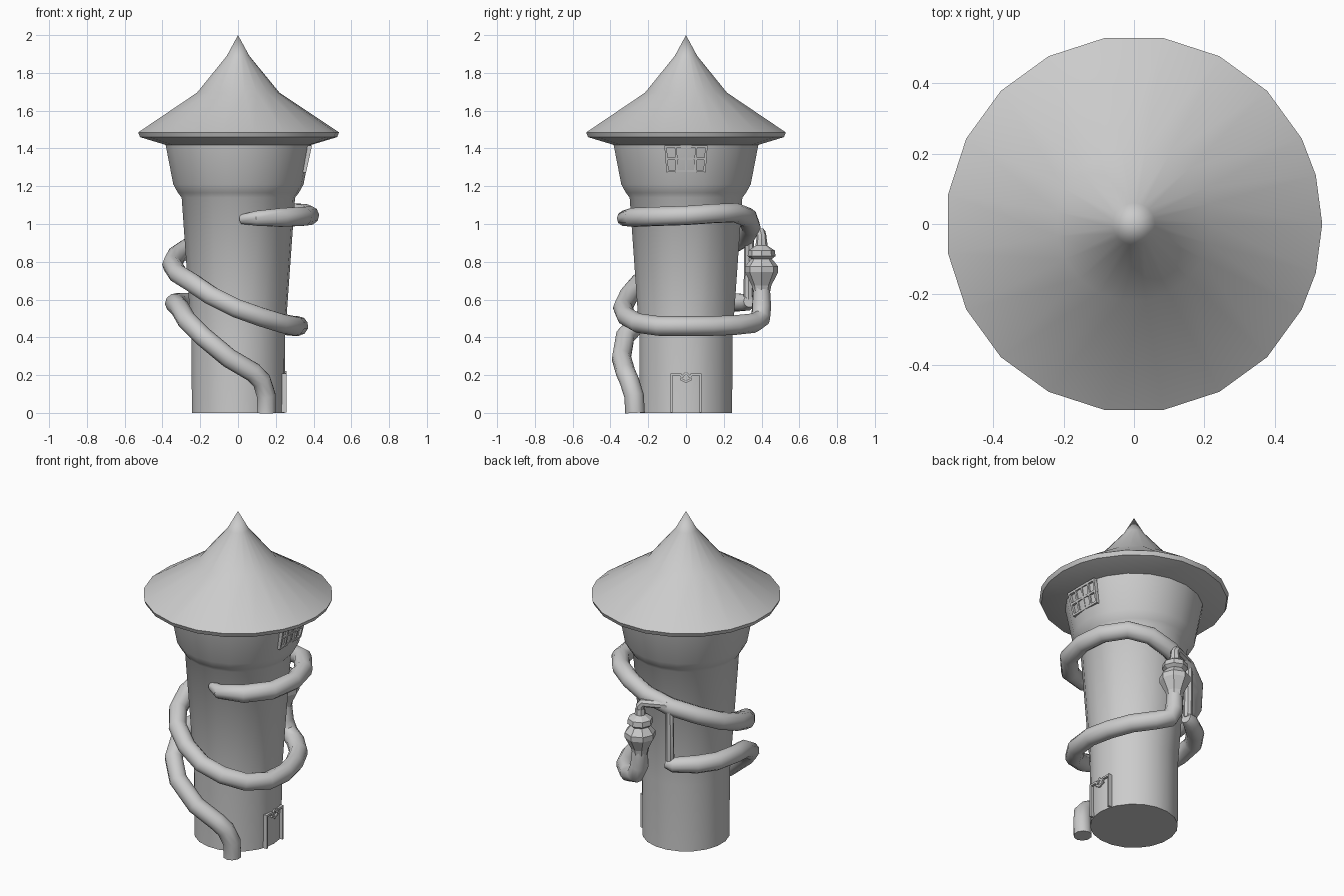
import bpy, bmesh
from math import cos, sin, pi, radians

if "Cube" in bpy.data.objects:
    bpy.data.objects.remove(bpy.data.objects["Cube"])

# 21 sides: 18-degree steps, with a finer corner on the +x side
SIDES = [0, 15] + [27 + 18 * k for k in range(18)] + [345]


def smooth(ob, angle=35):
    bpy.ops.object.select_all(action='DESELECT')
    ob.select_set(True)
    bpy.context.view_layer.objects.active = ob
    bpy.ops.object.shade_smooth_by_angle(angle=radians(angle))


def lathe(name, profile, angles, center=(0, 0), soft=None):
    """Revolve (radius, z) points round a vertical axis; ends are capped."""
    bm = bmesh.new()
    rings = []
    for r, z in profile:
        if r == 0:
            rings.append([bm.verts.new((center[0], center[1], z))])
        else:
            rings.append([bm.verts.new((center[0] + r * cos(radians(a)),
                                        center[1] + r * sin(radians(a)), z)) for a in angles])
    n = len(angles)
    for lo, hi in zip(rings, rings[1:]):
        for i in range(n):
            j = (i + 1) % n
            if len(hi) == 1:
                bm.faces.new((lo[i], lo[j], hi[0]))
            else:
                bm.faces.new((lo[i], lo[j], hi[j], hi[i]))
    bm.faces.new(rings[0][::-1])
    if len(rings[-1]) > 1:
        bm.faces.new(rings[-1])
    me = bpy.data.meshes.new(name)
    bm.to_mesh(me)
    bm.free()
    ob = bpy.data.objects.new(name, me)
    bpy.context.collection.objects.link(ob)
    if soft:
        smooth(ob, soft)
    return ob


def tube(name, paths, radius, res=3, soft=40):
    """Sweep a round section along paths of (x, y, z, radius scale) points."""
    cu = bpy.data.curves.new(name, 'CURVE')
    cu.dimensions = '3D'
    cu.bevel_depth = radius
    cu.bevel_resolution = res
    cu.use_fill_caps = True
    for pts in paths:
        sp = cu.splines.new('POLY')
        sp.points.add(len(pts) - 1)
        for p, q in zip(sp.points, pts):
            p.co = (q[0], q[1], q[2], 1)
            p.radius = q[3] if len(q) > 3 else 1
    ob = bpy.data.objects.new(name, cu)
    bpy.context.collection.objects.link(ob)
    bpy.ops.object.select_all(action='DESELECT')
    ob.select_set(True)
    bpy.context.view_layer.objects.active = ob
    bpy.ops.object.convert(target='MESH')
    smooth(bpy.context.view_layer.objects.active, soft)


def coil(steps):
    """(angle, radius, z) -> xyz points"""
    return [(r * cos(radians(a)), r * sin(radians(a)), z, 1) for a, r, z in steps]


# tower wall
lathe("tower_wall", [(.247, 0), (.25, .41), (.302, 1.14), (.322, 1.165), (.347, 1.21),
                     (.39, 1.43)], SIDES, soft=40)

# pointed roof with a thin eave
lathe("roof", [(.375, 1.415), (.525, 1.46), (.535, 1.485), (.22, 1.695),
               (.06, 1.89), (0, 2.0)], SIDES, soft=40)

# upper pipe: leaves the front wall, coils once and a half, rises into the valve
upper = [(.02, -.28, 1.025, .5), (.10, -.325, 1.03, .8)]
upper += coil([(-50, .365, 1.035), (-25, .38, 1.04), (0, .378, 1.045), (22, .378, 1.055),
               (45, .37, 1.06), (65, .36, 1.035), (85, .345, .985), (110, .335, .935),
               (135, .34, .89), (158, .35, .835), (180, .35, .785), (203, .345, .735),
               (225, .345, .69), (245, .335, .62), (268, .335, .555), (290, .335, .51),
               (312, .34, .475), (335, .335, .46), (0, .32, .46), (25, .32, .46),
               (48, .35, .465), (68, .385, .475)])
upper += [(.07, .395, .50, 1), (.04, .40, .56, 1), (.035, .40, .68, .85)]
tube("upper_pipe", [upper], .052)

# faceted valve on top of the riser
lathe("valve", [(.045, .64), (.052, .675), (.088, .745), (.088, .775), (.055, .815),
                (.074, .83), (.07, .86), (.032, .885), (.028, .92)],
      [45 * k for k in range(8)], center=(.035, .40))

# thin pipe from the valve over and down to the lower pipe
tube("thin_pipe", [[(.035, .40, .88), (.035, .40, .935), (.02, .395, .955), (-.10, .345, .955),
                    (-.12, .335, .935), (-.12, .33, .60)]], .026, res=2)

# lower pipe: round the left side and down to the ground
lower = [(-.10, .335, .59, .6), (-.14, .325, .585, .85)]
lower += coil([(135, .345, .585), (155, .345, .585), (180, .335, .58), (203, .335, .555),
               (222, .365, .49), (240, .372, .405), (262, .345, .29)])
lower += [(.08, -.32, .215, 1), (.125, -.30, .17, 1), (.15, -.275, .09, 1), (.15, -.27, 0, 1)]
tube("lower_pipe", [lower], .052)


def bars(name, lines, place, half):
    """Square bars along 2D (u, v) lines, placed on the right-hand wall."""
    bm = bmesh.new()
    for (u0, v0), (u1, v1) in lines:
        L = ((u1 - u0) ** 2 + (v1 - v0) ** 2) ** .5
        du, dv = (u1 - u0) / L * half, (v1 - v0) / L * half
        c = [(u0 - du - dv, v0 - dv + du), (u0 - du + dv, v0 - dv - du),
             (u1 + du + dv, v1 + dv - du), (u1 + du - dv, v1 + dv + du)]
        inner = [bm.verts.new(place(u, v, 0)) for u, v in c]
        outer = [bm.verts.new(place(u, v, 1)) for u, v in c]
        bm.faces.new(inner)
        bm.faces.new(outer[::-1])
        for i in range(4):
            j = (i + 1) % 4
            bm.faces.new((inner[i], inner[j], outer[j], outer[i]))
    bmesh.ops.recalc_face_normals(bm, faces=bm.faces)
    me = bpy.data.meshes.new(name)
    bm.to_mesh(me)
    bm.free()
    bpy.context.collection.objects.link(bpy.data.objects.new(name, me))


# door frame: two posts, notched top with a small peak, inner bracket
door = []
for s in (-1, 1):
    door += [((s * .077, .007), (s * .077, .195)), ((s * .077, .203), (s * .03, .203)),
             ((s * .03, .203), (s * .022, .19)), ((s * .022, .19), (0, .212)),
             ((s * .025, .178), (0, .165))]
bars("door_frame", door, lambda u, v, d: (.222 + .034 * d, u, v), .006)

# window grid leaning with the flared wall
window = []
for k in range(5):
    t = -1 + k / 2
    window.append(((t * .098, 1.28), (t * .108, 1.41)))
for v in (1.28, 1.345, 1.41):
    w = .098 + (v - 1.28) * .08
    window.append(((-w, v), (w, v)))
bars("window_frame", window,
     lambda u, v, d: (.335 + .027 * d + (v - 1.28) * .22, u, v), .006)
